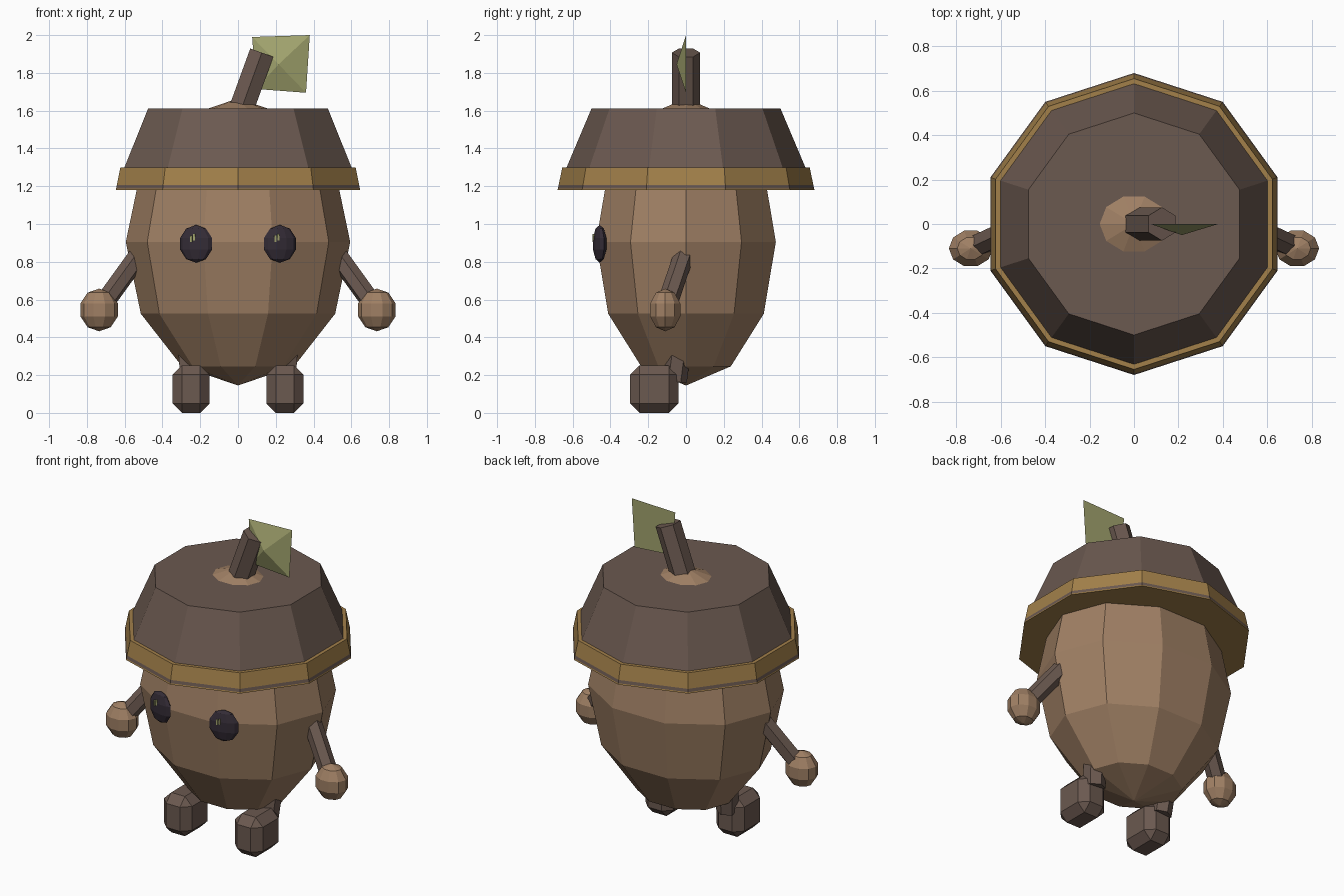
import bpy, bmesh, math
from mathutils import Vector, Matrix

if "Cube" in bpy.data.objects:
    bpy.data.objects.remove(bpy.data.objects["Cube"])


def material(name, rgb):
    m = bpy.data.materials.new(name)
    m.diffuse_color = (*rgb, 1)
    m.use_nodes = True
    m.node_tree.nodes["Principled BSDF"].inputs["Base Color"].default_value = m.diffuse_color
    return m


BROWN = material("bark brown", (0.147, 0.10, 0.08))
TAN = material("nut tan", (0.35, 0.215, 0.128))
GOLD = material("band gold", (0.36, 0.215, 0.068))
GREEN = material("leaf green", (0.36, 0.37, 0.155))
DARK = material("eye dark", (0.034, 0.025, 0.037))
HALF_TURN = math.pi / 2


def finish(name, bm, *mats):
    bmesh.ops.recalc_face_normals(bm, faces=bm.faces)
    mesh = bpy.data.meshes.new(name)
    bm.to_mesh(mesh)
    bm.free()
    for m in mats:
        mesh.materials.append(m)
    ob = bpy.data.objects.new(name, mesh)
    bpy.context.collection.objects.link(ob)
    return ob


def ball(name, centre, size, mat, segments, rings, turn=0.0, tilt=0.0):
    """Faceted ellipsoid: turn sets the facet start, tilt spins the scaled shape."""
    bm = bmesh.new()
    bmesh.ops.create_uvsphere(bm, u_segments=segments, v_segments=rings, radius=1)
    bm.transform(Matrix.Translation(centre) @ Matrix.Rotation(tilt, 4, 'Z')
                 @ Matrix.Diagonal((*size, 1)) @ Matrix.Rotation(turn, 4, 'Z'))
    return finish(name, bm, mat)


def stick(name, a, b, radius, mat):
    """Six-sided rod between two points."""
    a, b = Vector(a), Vector(b)
    bm = bmesh.new()
    bmesh.ops.create_cone(bm, cap_ends=True, segments=6, radius1=radius,
                          radius2=radius, depth=(b - a).length)
    # tilt away from vertical while keeping two corners on the y axis
    rot = Vector((0, 0, 1)).rotation_difference(b - a).to_matrix().to_4x4()
    bm.transform(Matrix.Translation((a + b) / 2) @ rot)
    return finish(name, bm, mat)


def lathe(name, profile, mats, slots, sides=10):
    """Spin (radius, z) points about z; slots gives a material index per strip."""
    bm = bmesh.new()
    rings = []
    for r, z in profile:
        rings.append([bm.verts.new((r * math.cos(HALF_TURN + i * math.tau / sides),
                                    r * math.sin(HALF_TURN + i * math.tau / sides), z))
                      for i in range(sides)])
    for lo, hi, slot in zip(rings, rings[1:], slots):
        for i in range(sides):
            j = (i + 1) % sides
            bm.faces.new((lo[i], lo[j], hi[j], hi[i])).material_index = slot
    bm.faces.new(rings[0]).material_index = slots[0]
    bm.faces.new(rings[-1]).material_index = slots[-1]
    return finish(name, bm, *mats)


# Nut body, its tip showing through the cap
ball("body", (0, 0, 0.905), (0.594, 0.50, 0.76), TAN, 10, 6, HALF_TURN)

# Cap with banded rim
lathe("cap", [(0.68, 1.18), (0.678, 1.188), (0.674, 1.207), (0.655, 1.30),
              (0.632, 1.30), (0.50, 1.612)],
      (BROWN, GOLD), (1, 0, 1, 1, 0))

# Stem
stick("stem", (0.0, 0, 1.56), (0.126, 0, 1.907), 0.075, BROWN)

# Leaf: shallow pyramid with a flat back
bm = bmesh.new()
rim = [bm.verts.new((x, 0, z)) for x, z in
       ((0.075, 1.99), (0.38, 2.0), (0.36, 1.695), (0.095, 1.715))]
peak = bm.verts.new((0.215, -0.05, 1.845))
bm.faces.new(rim)
for i in range(4):
    bm.faces.new((rim[i], rim[(i + 1) % 4], peak))
finish("leaf", bm, GREEN)

for side, s in (("left", -1), ("right", 1)):
    # Arm and hand
    stick(side + "_arm", (s * 0.49, 0.005, 0.884), (s * 0.735, -0.11, 0.545), 0.054, BROWN)
    ball(side + "_hand", (s * 0.735, -0.11, 0.545), (0.104, 0.088, 0.113), TAN, 10, 5, HALF_TURN)

    # Leg and chamfered foot
    stick(side + "_leg", (s * 0.248, -0.06, 0.17), (s * 0.265, -0.03, 0.40), 0.065, BROWN)
    bm = bmesh.new()
    bmesh.ops.create_cube(bm, size=1)
    bm.transform(Matrix.Translation((s * 0.248, -0.168, 0.126))
                 @ Matrix.Diagonal((0.196, 0.256, 0.252, 1)))
    bmesh.ops.bevel(bm, geom=bm.edges[:], offset=0.05, segments=1, affect='EDGES')
    finish(side + "_foot", bm, BROWN)

    # Flattened eye following the body surface
    ball(side + "_eye", (s * 0.222, -0.457, 0.895), (0.092, 0.032, 0.1), DARK,
         10, 5, HALF_TURN, s * 0.26)

    # Small glints in the eye
    bm = bmesh.new()
    for dx, dz in ((-0.009, -0.003), (0.007, 0.004)):
        bmesh.ops.create_cube(bm, size=1, matrix=Matrix.Translation(
            (s * 0.222 - 0.016 + dx, -0.486 - s * 0.004, 0.925 + dz))
            @ Matrix.Rotation(s * 0.26, 4, 'Z') @ Matrix.Diagonal((0.01, 0.009, 0.034, 1)))
    finish(side + "_eye_glint", bm, GREEN)
